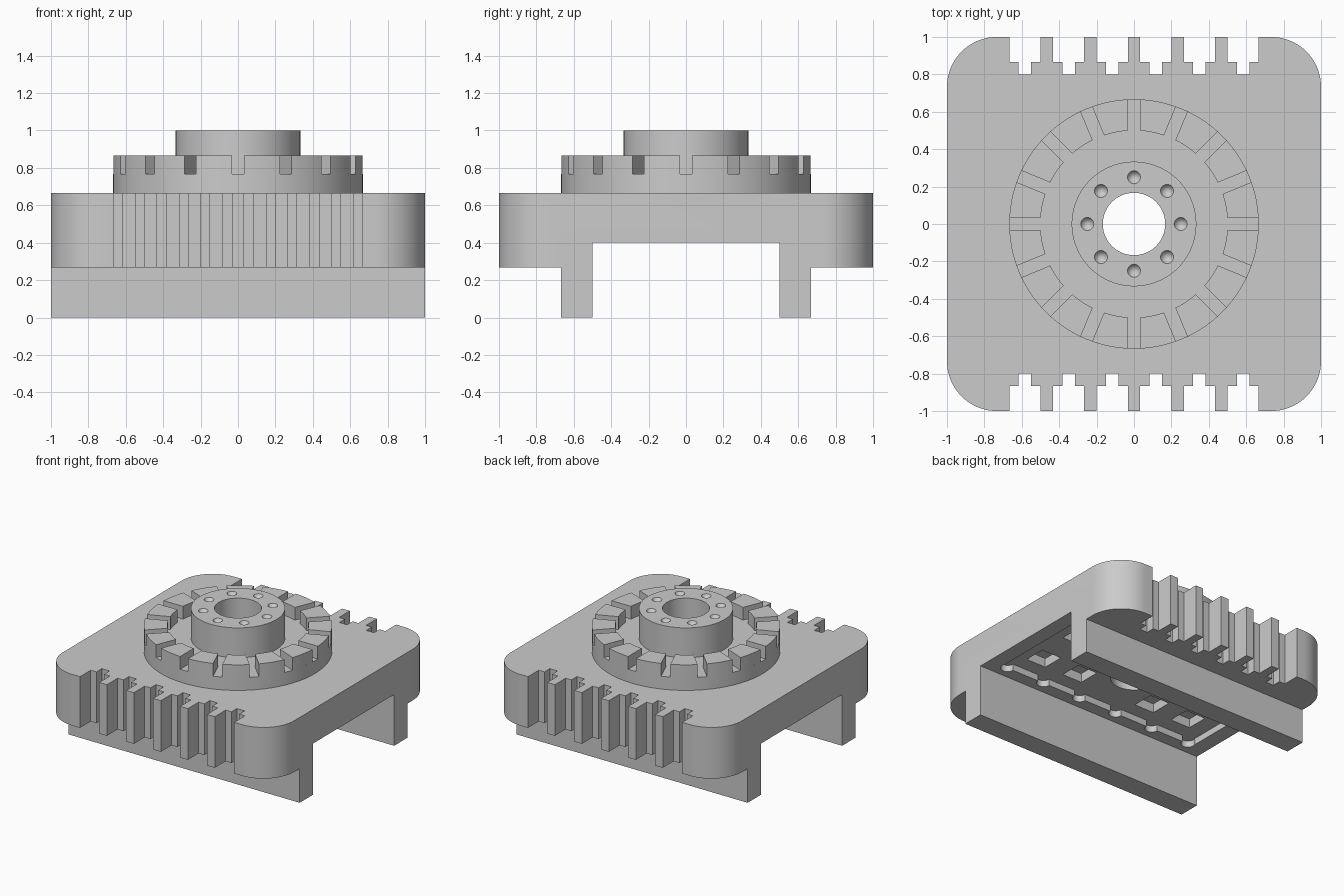
import bpy, bmesh, math
from math import sin, cos, pi, asin
from mathutils import Matrix

if "Cube" in bpy.data.objects:
    bpy.data.objects.remove(bpy.data.objects["Cube"], do_unlink=True)

# One plain grey for every part
grey = bpy.data.materials.new("plain grey")
grey.use_nodes = True
grey.diffuse_color = (0.6, 0.6, 0.6, 1)
grey.node_tree.nodes["Principled BSDF"].inputs["Base Color"].default_value = (0.6, 0.6, 0.6, 1)


def make(name, bm):
    bmesh.ops.recalc_face_normals(bm, faces=bm.faces)
    me = bpy.data.meshes.new(name)
    bm.to_mesh(me)
    bm.free()
    ob = bpy.data.objects.new(name, me)
    ob.data.materials.append(grey)
    bpy.context.collection.objects.link(ob)
    return ob


def add_prism(bm, outline, z0, z1):
    """Extrude a closed xy outline from z0 to z1."""
    face = bm.faces.new([bm.verts.new((x, y, z0)) for x, y in outline])
    new = bmesh.ops.extrude_face_region(bm, geom=[face])["geom"]
    bmesh.ops.translate(bm, vec=(0, 0, z1 - z0),
                        verts=[g for g in new if isinstance(g, bmesh.types.BMVert)])


def arc(cx, cy, r, a0, a1, n):
    return [(cx + r * cos(a0 + (a1 - a0) * i / n), cy + r * sin(a0 + (a1 - a0) * i / n))
            for i in range(n + 1)]


def circle(cx, cy, r, n=96):
    return arc(cx, cy, r, 0, 2 * pi, n)[:-1]


def rect(cx, cy, hx, hy):
    return [(cx - hx, cy - hy), (cx + hx, cy - hy), (cx + hx, cy + hy), (cx - hx, cy + hy)]


def rounded_rect(hx, hy, r, n=8):
    pts = []
    for k, (sx, sy) in enumerate([(1, 1), (-1, 1), (-1, -1), (1, -1)]):
        pts += arc(sx * (hx - r), sy * (hy - r), r, k * pi / 2, (k + 1) * pi / 2, n)
    return pts


def prisms(name, outlines, z0, z1):
    bm = bmesh.new()
    for o in outlines:
        add_prism(bm, o, z0, z1)
    return make(name, bm)


def boolean(ob, cutter, operation="DIFFERENCE"):
    cutter.hide_render = True
    mod = ob.modifiers.new("bool", "BOOLEAN")
    mod.operation, mod.solver, mod.object = operation, "EXACT", cutter
    bpy.context.view_layer.objects.active = ob
    bpy.ops.object.modifier_apply(modifier=mod.name)
    bpy.data.objects.remove(cutter, do_unlink=True)


def bore(ob):
    boolean(ob, prisms("bore_cutter", [circle(0, 0, 1 / 6)], -0.1, 1.2))


def smooth(ob):
    bpy.ops.object.select_all(action="DESELECT")
    ob.select_set(True)
    bpy.context.view_layer.objects.active = ob
    bpy.ops.object.shade_smooth_by_angle(angle=math.radians(30))


Z_BODY, Z_TOP, Z_FLOOR, Z_TEETH = 0.267, 0.667, 0.767, 0.867

# Body: rounded square with six stepped notches on the front and back edges
notches = []
for i in range(6):
    cx = (i - 2.5) * 7 / 30
    notches += [(cx + dx, y) for dx, y in
                [(-0.0833, 1), (-0.0833, 0.867), (-0.0333, 0.867), (-0.0333, 0.8),
                 (0.0333, 0.8), (0.0333, 0.867), (0.0833, 0.867), (0.0833, 1)]]
R = 0.267
back_half = arc(1 - R, 1 - R, R, 0, pi / 2, 20) + notches[::-1] + arc(R - 1, 1 - R, R, pi / 2, pi, 20)
outline = back_half + [(-x, -y) for x, y in back_half]
body = prisms("body", [outline], Z_BODY, Z_TOP)

# Rails: one long block joined below, split by the open channel
boolean(body, prisms("rail_block", [rect(0, 0, 1, 0.667)], 0, 0.35), "UNION")
boolean(body, prisms("channel_cutter", [rect(0, 0, 1.2, 0.5)], -0.1, 0.4))

# Underside recess with round bites along its edges and square pockets
boolean(body, prisms("recess_cutter", [rounded_rect(0.88, 0.4, 0.05)], 0.35, 0.45))
bites = [circle((i - 2.5) / 3, s * 0.4, 0.05, 24) for i in range(6) for s in (-1, 1)]
boolean(body, prisms("bite_cutter", bites, 0.35, 0.45))
pockets = [rect(x / 3, s * 0.2, 0.085, 0.085) for x in (-2, -1, 1, 2) for s in (-1, 1)]
boolean(body, prisms("pocket_cutter", pockets, 0.35, 0.52))
bore(body)

# Turntable disc
disc = prisms("turntable_disc", [circle(0, 0, 0.667, 128)], Z_TOP, Z_FLOOR)
bore(disc)

# Sixteen teeth around the disc rim, separated by parallel-sided slots
step, half = pi / 8, 1 / 30
ao, ai = asin(half / 0.667), asin(half / 0.5)
teeth = [arc(0, 0, 0.667, k * step + ao, (k + 1) * step - ao, 8) +
         arc(0, 0, 0.5, (k + 1) * step - ai, k * step + ai, 8) for k in range(16)]
rim_teeth = prisms("rim_teeth", teeth, Z_FLOOR, Z_TEETH)

# Hub with the centre bore and eight conical dimples
hub = prisms("hub", [circle(0, 0, 1 / 3)], Z_FLOOR, 1.0)
bore(hub)
bm = bmesh.new()
for k in range(8):
    a = k * pi / 4
    # cone reaches its full radius of 0.035 at the hub top
    bmesh.ops.create_cone(bm, cap_ends=True, segments=24, radius1=0, radius2=0.042, depth=0.072,
                          matrix=Matrix.Translation((0.25 * cos(a), 0.25 * sin(a), 0.976)))
bmesh.ops.remove_doubles(bm, verts=bm.verts, dist=1e-5)
boolean(hub, make("dimple_cutter", bm))

for part in (body, disc, rim_teeth, hub):
    smooth(part)
